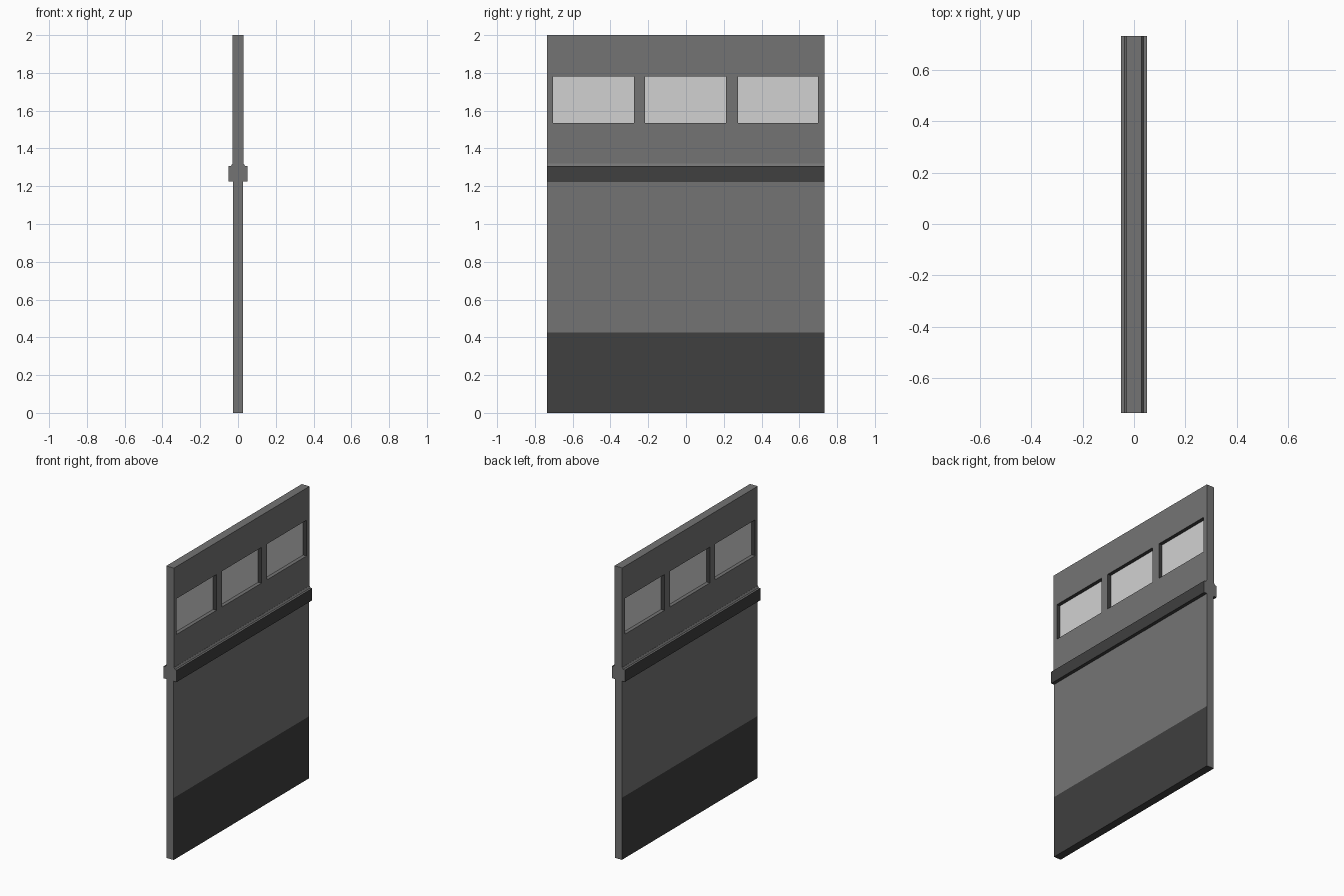
import bpy, bmesh

if "Cube" in bpy.data.objects:
    bpy.data.objects.remove(bpy.data.objects["Cube"])


def material(name, v):
    m = bpy.data.materials.new(name)
    m.diffuse_color = (v, v, v, 1)
    m.use_nodes = True
    m.node_tree.nodes["Principled BSDF"].inputs["Base Color"].default_value = m.diffuse_color
    return m


GREY = material("mid grey", 0.175)
DARK = material("dark grey", 0.05)
GLASS = material("pale glass", 0.64)

Y0, Y1 = -0.735, 0.732          # door width
KICK, RAIL, LIP = 0.425, 1.225, 1.307
WINDOWS = [(-0.705, -0.275), (-0.217, 0.212), (0.275, 0.70)]
WZ0, WZ1 = 1.535, 1.78


def finish(bm, name, mats, rule=None):
    bmesh.ops.remove_doubles(bm, verts=bm.verts, dist=1e-5)
    bmesh.ops.recalc_face_normals(bm, faces=bm.faces)
    bm.normal_update()
    if rule:
        for f in bm.faces:
            f.material_index = rule(f)
    me = bpy.data.meshes.new(name)
    bm.to_mesh(me)
    bm.free()
    for m in mats:
        me.materials.append(m)
    ob = bpy.data.objects.new(name, me)
    bpy.context.collection.objects.link(ob)
    return ob


def extrude_profile(name, half, mats, rule=None, y0=Y0, y1=Y1):
    """Mirror a half profile of (x, z) points and run it along y."""
    pts = half + [(-x, z) for x, z in reversed(half)]
    bm = bmesh.new()
    a = [bm.verts.new((x, y0, z)) for x, z in pts]
    b = [bm.verts.new((x, y1, z)) for x, z in pts]
    bm.faces.new(a)
    bm.faces.new(b)
    for i in range(len(pts)):
        j = (i + 1) % len(pts)
        bm.faces.new((a[i], a[j], b[j], b[i]))
    return finish(bm, name, mats, rule)


# kick plate: dark faces and underside, grey ends
extrude_profile("kick_plate", [(0.027, 0), (0.027, KICK)], [GREY, DARK],
                lambda f: 0 if abs(f.normal.y) > 0.5 else 1)

# plain lower panel
extrude_profile("lower_panel", [(0.027, KICK), (0.027, RAIL)], [GREY])

# bumper rail: dark on its faces and underside, grey on ends and top
extrude_profile("bumper_rail",
                [(0.05, RAIL), (0.05, LIP), (0.037, LIP), (0.03, LIP + 0.012)],
                [GREY, DARK],
                lambda f: 1 if abs(f.normal.x) > 0.95 or f.normal.z < -0.5 else 0)

# upper panel: a grid of solid cells with three window openings
ys = [Y0] + [v for w in WINDOWS for v in w] + [Y1]
zs = [LIP, WZ0, WZ1, 2.0]
X = 0.029


def solid(i, k):
    inside = 0 <= i < len(ys) - 1 and 0 <= k < len(zs) - 1
    return inside and not (k == 1 and i % 2 == 1)


bm = bmesh.new()


def quad(*co):
    bm.faces.new([bm.verts.new(c) for c in co])


for i in range(len(ys) - 1):
    for k in range(len(zs) - 1):
        if not solid(i, k):
            continue
        ya, yb, za, zb = ys[i], ys[i + 1], zs[k], zs[k + 1]
        for x in (-X, X):
            quad((x, ya, za), (x, yb, za), (x, yb, zb), (x, ya, zb))
        for step, y in ((-1, ya), (1, yb)):
            if not solid(i + step, k):
                quad((-X, y, za), (X, y, za), (X, y, zb), (-X, y, zb))
        for step, z in ((-1, za), (1, zb)):
            if not solid(i, k + step):
                quad((-X, ya, z), (X, ya, z), (X, yb, z), (-X, yb, z))


def upper_rule(f):
    # dark window reveals at the sides and head, grey everywhere else
    c = f.calc_center_median()
    side = abs(f.normal.y) > 0.5 and Y0 + 0.01 < c.y < Y1 - 0.01
    head = f.normal.z < -0.5 and c.z > WZ0
    return 1 if side or head else 0


finish(bm, "upper_panel", [GREY, DARK], upper_rule)

# window panes set in the middle of the openings
for n, (a, b) in enumerate(WINDOWS):
    extrude_profile(f"window_pane_{n + 1}", [(0.004, WZ0), (0.004, WZ1)],
                    [GLASS], None, a, b)
